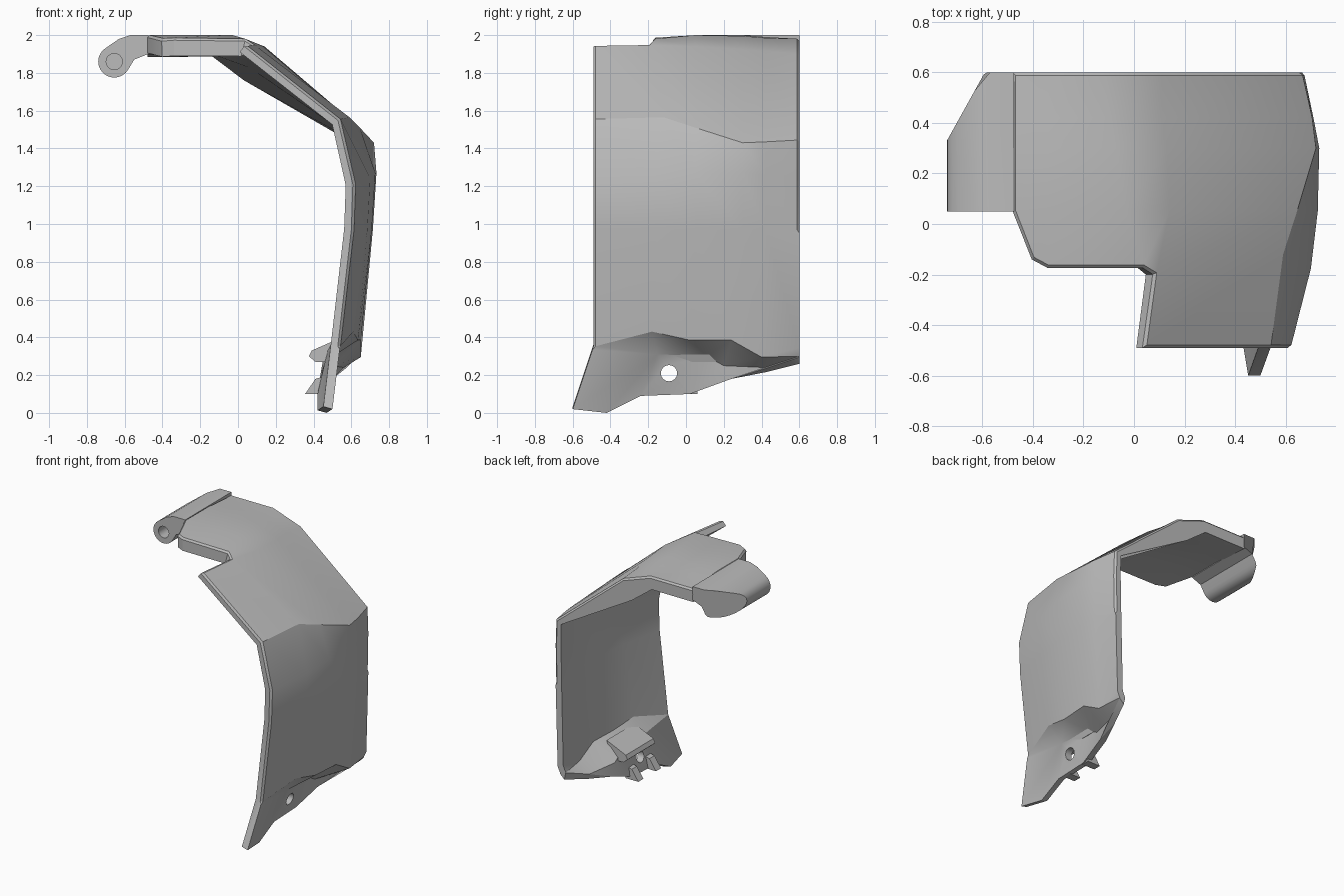
import bpy, bmesh, math
from mathutils import Vector, Matrix

if "Cube" in bpy.data.objects:
    bpy.data.objects.remove(bpy.data.objects["Cube"])

grey = bpy.data.materials.new("plain grey")
grey.diffuse_color = (0.5, 0.5, 0.5, 1)
grey.use_nodes = True
grey.node_tree.nodes["Principled BSDF"].inputs["Base Color"].default_value = grey.diffuse_color


def finish(bm, name):
    bmesh.ops.recalc_face_normals(bm, faces=bm.faces)
    me = bpy.data.meshes.new(name)
    bm.to_mesh(me)
    bm.free()
    ob = bpy.data.objects.new(name, me)
    bpy.context.collection.objects.link(ob)
    me.materials.append(grey)
    return ob


def prism(name, profile, y0, y1):
    """Extrude an (x, z) profile along y; y1 may depend on x."""
    back = y1 if callable(y1) else (lambda x: y1)
    bm = bmesh.new()
    a = [bm.verts.new((x, y0, z)) for x, z in profile]
    b = [bm.verts.new((x, back(x), z)) for x, z in profile]
    n = len(a)
    bm.faces.new(a)
    bm.faces.new(b[::-1])
    for i in range(n):
        j = (i + 1) % n
        bm.faces.new((a[i], b[i], b[j], a[j]))
    return finish(bm, name)


def drill(ob, centre, radius, depth, axis):
    """Cut a round hole and remove the cutter."""
    bm = bmesh.new()
    rot = Matrix.Rotation(math.pi / 2, 4, axis)
    bmesh.ops.create_cone(bm, cap_ends=True, segments=24, radius1=radius, radius2=radius,
                          depth=depth, matrix=Matrix.Translation(centre) @ rot)
    cutter = finish(bm, "hole_cutter")
    cutter.hide_render = True
    mod = ob.modifiers.new("hole", 'BOOLEAN')
    mod.operation, mod.solver, mod.object = 'DIFFERENCE', 'EXACT', cutter
    bpy.context.view_layer.objects.active = ob
    bpy.ops.object.modifier_apply(modifier=mod.name)
    bpy.data.objects.remove(cutter)


# Shell: rows run from the roof's left edge down to the foot, stations from front to back
stations = [-0.49, -0.175, 0.05, 0.30, 0.42, 0.60]
N = None
roof = [
    [N, (-.405, 1.98, -.14), (-.48, 2.0), (-.48, 2.0), (-.48, 1.99), (-.48, 1.98)],
    [N, (-.34, 1.985), (-.34, 2.0), (-.34, 2.0), (-.34, 1.99), (-.34, 1.98)],
    [N, (.04, 1.98), (-.03, 2.0), (-.07, 1.995), (-.10, 1.985), (-.12, 1.98)],
    [(.04, 1.95), (.08, 1.955, -.2), (.14, 1.94), (.13, 1.925), (.11, 1.915), (.11, 1.90)],
]
wall = [
    [(.54, 1.555), (.59, 1.565, -.12), (.645, 1.51), (.72, 1.43), (.705, 1.435), (.665, 1.445)],
    [(.62, 1.21), (.70, 1.24), (.727, 1.27), (.733, 1.27), (.71, 1.26), (.672, 1.25)],
    [(.612, .97), (.685, .97), (.708, .97), (.714, .97), (.70, .97), (.667, .97)],
]
foot = [
    [(.54, .35), (.61, .43, -.18), (.635, .385, .02), (.65, .385, .24), (.65, .295, .40), (.65, .345)],
    [(.50, .02, -.6), (.52, .31, -.15), (.50, .30, .11), (.50, .25, .20), (.56, .24), (.63, .30)],
    [(.47, 0, -.42), (.47, .09, -.24), (.47, .10, .02), (.50, .18, .24), (.57, .235), (.63, .295)],
]
rows = roof + wall + foot


def thickness(r, s):
    if r == 3:
        return (.05, .06, .06, .07, .10, .16)[s]
    return .095 if r < 3 else .05


bm = bmesh.new()
grid, thick = [], {}
for r, row in enumerate(rows):
    line = []
    for s, p in enumerate(row):
        v = None
        if p:
            v = bm.verts.new((p[0], p[2] if len(p) > 2 else stations[s], p[1]))
            thick[v] = thickness(r, s)
        line.append(v)
    grid.append(line)
for r in range(len(rows) - 1):
    for s in range(5):
        quad = [grid[r][s], grid[r + 1][s], grid[r + 1][s + 1], grid[r][s + 1]]
        if all(quad):
            bm.faces.new(quad)
bm.normal_update()
outer = list(bm.faces)
rim = [e for e in bm.edges if e.is_boundary]
inner = {}
for v, t in thick.items():
    n = Vector((v.normal.x, 0, v.normal.z)).normalized()
    inner[v] = bm.verts.new(v.co - n * t)
for f in outer:
    bm.faces.new([inner[v] for v in reversed(f.verts)])
for e in rim:
    a, b = e.verts
    bm.faces.new((a, b, inner[b], inner[a]))
bmesh.ops.recalc_face_normals(bm, faces=bm.faces)
soft = [e for e in rim if all(v.co.z > 0.345 for v in e.verts)]
bmesh.ops.bevel(bm, geom=soft, offset=.012, segments=1, affect='EDGES', clamp_overlap=True)
bmesh.ops.triangulate(bm, faces=[f for f in bm.faces if all(v.co.z < 0.5 for v in f.verts)])
shell = finish(bm, "curved_shell")
drill(shell, (.5, -.09, .21), .043, .5, 'Y')

# Hinge barrel: rolled lip, cut off at an angle towards the back
cx, cz, rad = -.655, 1.86, .085
arc = [(cx + rad * math.cos(math.radians(a)), cz + rad * math.sin(math.radians(a)))
       for a in range(120, 331, 15)]
profile = [(-.475, 2.0), (-.57, 2.0), (-.63, 1.98)] + arc + [(-.55, 1.87), (-.475, 1.90)]
hinge = prism("hinge_barrel", profile, .05, lambda x: min(.6, .33 + (x + .74) * 1.8))
drill(hinge, (cx, .05, cz), .043, .2, 'X')

# Inner ledge and small lugs behind the foot plate
ledge = prism("inner_ledge", [(.55, .40), (.39, .33), (.375, .30), (.41, .27), (.50, .27)], -.17, .16)
lugs = [prism("foot_lug", [(.355, .10), (.46, .10), (.48, .20), (.41, .18)], y, y + .06)
        for y in (-.21, .0)]

# Smooth the gentle facets, keep real edges crisp
bpy.ops.object.select_all(action='DESELECT')
for ob in [shell, hinge, ledge] + lugs:
    ob.select_set(True)
bpy.context.view_layer.objects.active = shell
bpy.ops.object.shade_smooth_by_angle(angle=math.radians(25))
